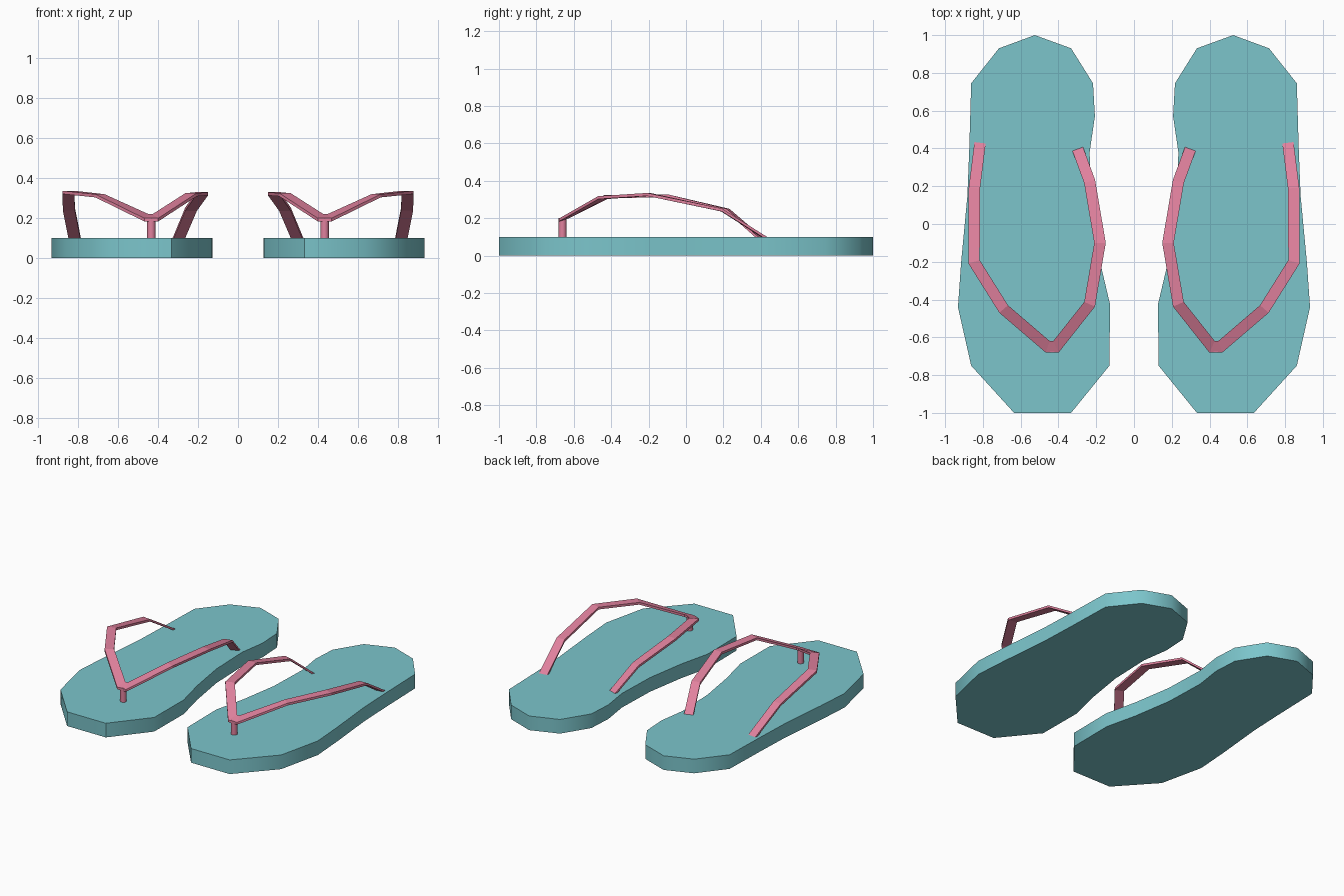
import bpy, bmesh, math
from mathutils import Vector

if "Cube" in bpy.data.objects:
    bpy.data.objects.remove(bpy.data.objects["Cube"])


def material(name, rgb):
    m = bpy.data.materials.new(name)
    m.diffuse_color = (*rgb, 1)
    m.use_nodes = True
    m.node_tree.nodes["Principled BSDF"].inputs["Base Color"].default_value = m.diffuse_color
    return m


TEAL = material("teal_foam", (0.20, 0.56, 0.60))
PINK = material("pink_rubber", (0.75, 0.22, 0.34))


def finish(name, bm, mat, smooth=None):
    """Make the object, mirrored across x = 0 for the other foot."""
    bmesh.ops.recalc_face_normals(bm, faces=bm.faces[:])
    me = bpy.data.meshes.new(name)
    bm.to_mesh(me)
    bm.free()
    me.materials.append(mat)
    ob = bpy.data.objects.new(name, me)
    bpy.context.collection.objects.link(ob)
    bpy.ops.object.select_all(action='DESELECT')
    bpy.context.view_layer.objects.active = ob
    ob.select_set(True)
    if smooth:
        bpy.ops.object.shade_smooth_by_angle(angle=math.radians(smooth))
    mod = ob.modifiers.new("other_foot", 'MIRROR')
    mod.use_mirror_merge = False
    return ob


# Soles: outline extruded upward
outline = [(0.525, 1.0), (0.333, 0.93), (0.217, 0.745), (0.207, 0.57),
           (0.235, 0.38), (0.225, 0.08), (0.18, -0.2), (0.127, -0.425),
           (0.13, -0.75), (0.333, -1.0), (0.635, -1.0), (0.862, -0.75),
           (0.932, -0.44), (0.915, -0.2), (0.882, 0.15), (0.872, 0.4),
           (0.862, 0.745), (0.715, 0.93)]
bm = bmesh.new()
base = bm.faces.new([bm.verts.new((x, y, 0)) for x, y in outline])
ext = bmesh.ops.extrude_face_region(bm, geom=[base], use_keep_orig=True)
top = [v for v in ext["geom"] if isinstance(v, bmesh.types.BMVert)]
bmesh.ops.translate(bm, verts=top, vec=(0, 0, 0.1))
finish("sole", bm, TEAL, 50)

# Straps: mitred flat band along a path (x, y, top z, sideways tilt)
path = [(0.298, 0.397, 0.10, 0), (0.235, 0.225, 0.25, 0),
        (0.18, -0.10, 0.328, 0), (0.235, -0.425, 0.323, 0),
        (0.413, -0.65, 0.208, 0.01), (0.457, -0.65, 0.208, 0.01),
        (0.69, -0.45, 0.318, 0), (0.847, -0.2, 0.335, 0),
        (0.845, 0.19, 0.252, 0), (0.815, 0.43, 0.10, 0)]
WIDTH, THICK = 0.06, 0.016
flat = [Vector(p[:2]) for p in path]
bm = bmesh.new()
rings = []
for i, (x, y, z, tilt) in enumerate(path):
    before = (flat[max(i, 1)] - flat[max(i, 1) - 1]).normalized()
    j = min(i, len(path) - 2)
    after = (flat[j + 1] - flat[j]).normalized()
    along = (before + after).normalized()
    side = Vector((-along.y, along.x)) * (WIDTH / 2 / along.dot(after))
    ring = []
    for s, dz in ((1, 0), (-1, 0), (-1, -THICK), (1, -THICK)):
        ring.append(bm.verts.new((x + s * side.x, y + s * side.y,
                                  z + s * tilt + dz)))
    rings.append(ring)
for a, b in zip(rings, rings[1:]):
    for k in range(4):
        n = (k + 1) % 4
        bm.faces.new((a[k], a[n], b[n], b[k]))
bm.faces.new(rings[0])
bm.faces.new(rings[-1])
finish("strap", bm, PINK)

# Toe posts
bm = bmesh.new()
bmesh.ops.create_cone(bm, cap_ends=True, segments=12, radius1=0.021,
                      radius2=0.021, depth=0.11)
bmesh.ops.translate(bm, verts=bm.verts[:], vec=(0.433, -0.66, 0.145))
finish("toe_post", bm, PINK, 40)
